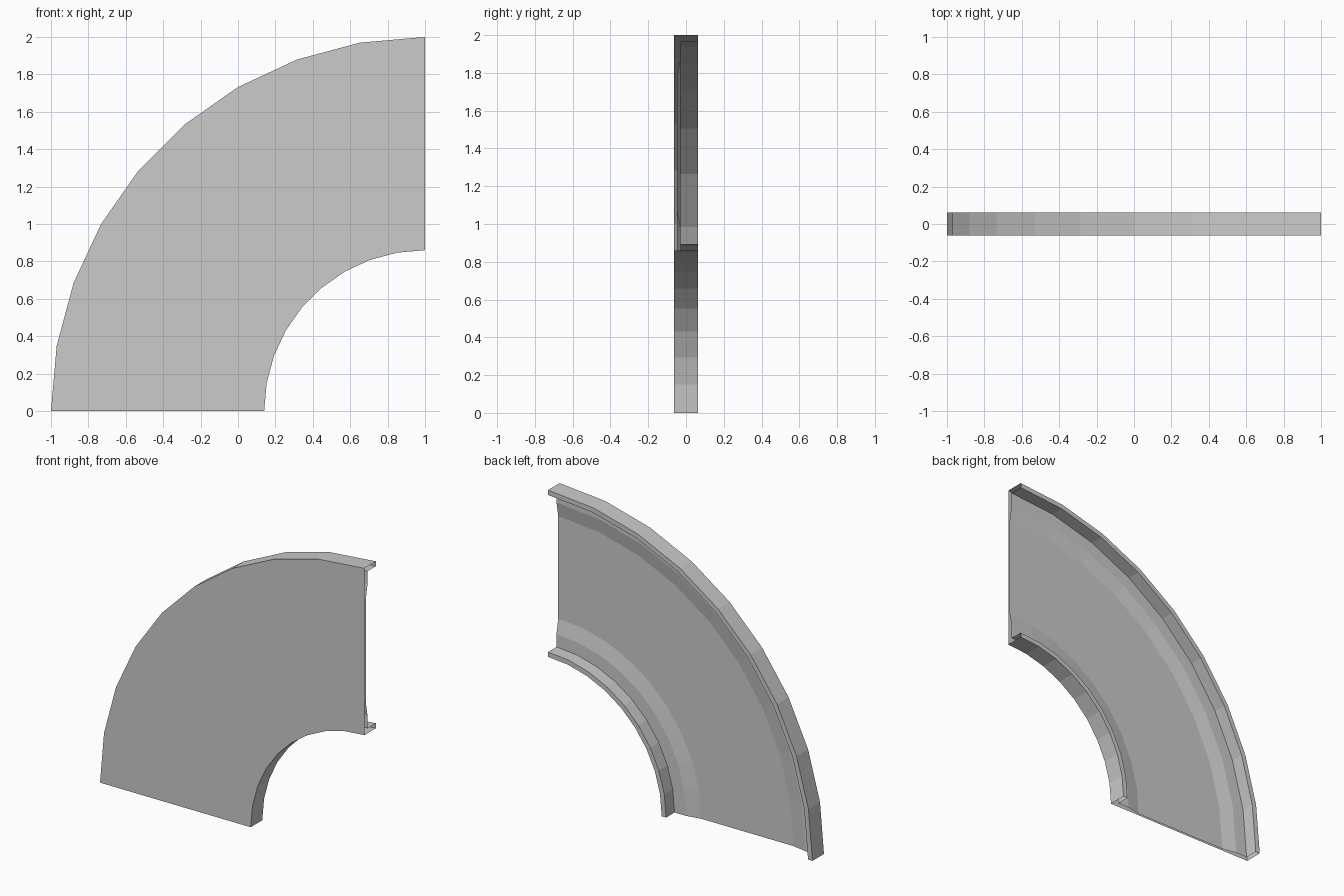
import bpy, bmesh
from math import sin, cos, radians

if "Cube" in bpy.data.objects:
    bpy.data.objects.remove(bpy.data.objects["Cube"])

# Cross-section as (radius, y): hollow sheet with a raised rim on both edges
F, B = -0.0625, 0.0625
half = [(2.0, F), (2.0, B), (1.967, B), (1.967, -0.029), (1.88, -0.029), (1.78, -0.048)]
MID = (2.0 + 0.86) / 2
profile = half + [(2 * MID - r, y) for r, y in reversed(half)]

# Sweep the closed section through a quarter turn in 10 degree steps, ends open
bm = bmesh.new()
STEPS = 9
rings = []
for i in range(STEPS + 1):
    a = radians(90 * i / STEPS)
    rings.append([bm.verts.new((1 - r * cos(a), y, r * sin(a))) for r, y in profile])
n = len(profile)
for r0, r1 in zip(rings, rings[1:]):
    for j in range(n):
        k = (j + 1) % n
        bm.faces.new((r0[j], r0[k], r1[k], r1[j]))
bmesh.ops.recalc_face_normals(bm, faces=bm.faces)

# Make sure the flat front panel faces forward
front = min(bm.faces, key=lambda f: f.calc_center_median().y)
front.normal_update()
if front.normal.y > 0:
    bmesh.ops.reverse_faces(bm, faces=bm.faces)

mesh = bpy.data.meshes.new("curved_panel")
bm.to_mesh(mesh)
bm.free()
bpy.context.collection.objects.link(bpy.data.objects.new("curved_panel", mesh))
